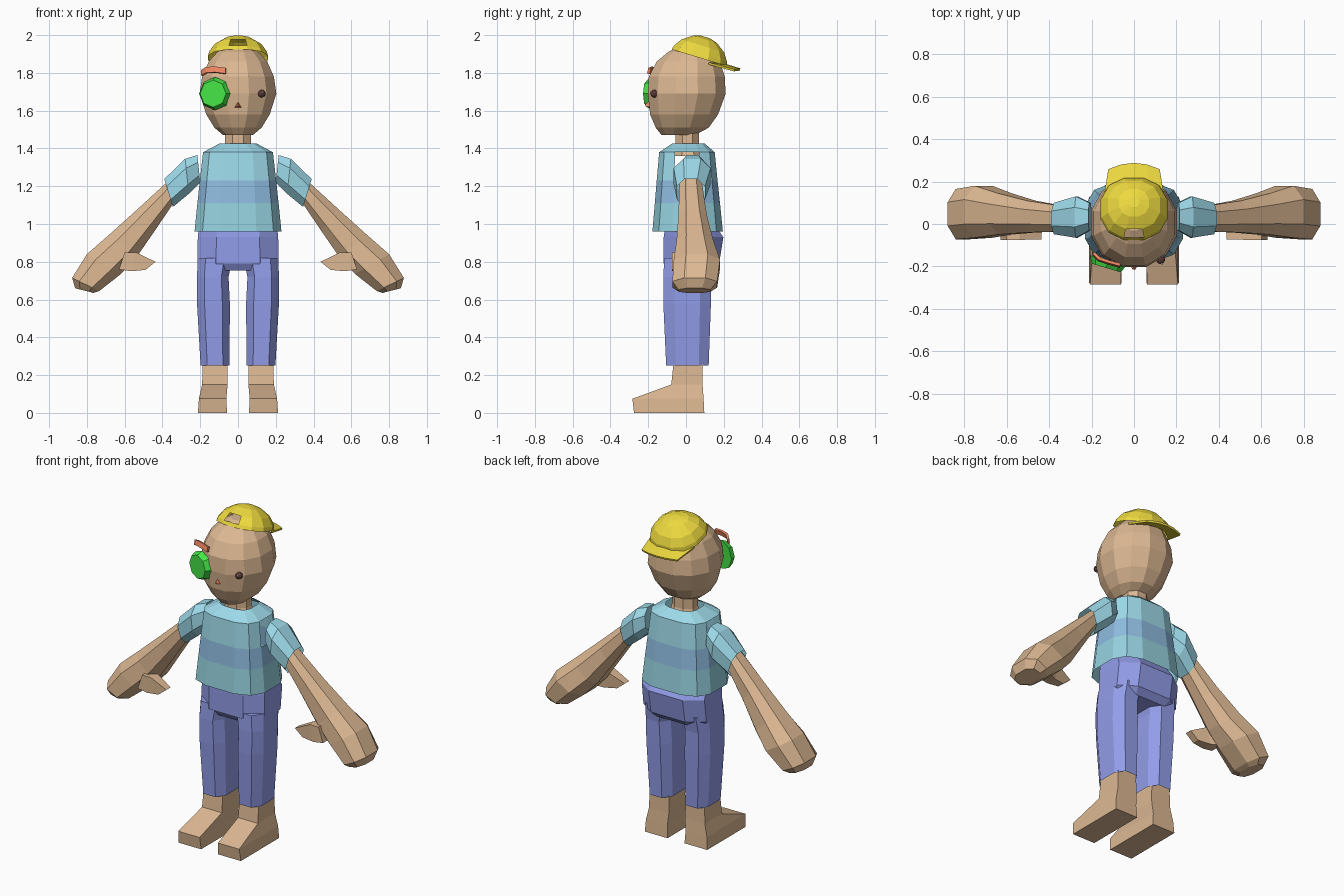
import bpy, bmesh, math
from mathutils import Vector, Matrix

if "Cube" in bpy.data.objects:
    bpy.data.objects.remove(bpy.data.objects["Cube"])


def material(name, r, g, b):
    m = bpy.data.materials.new(name)
    m.diffuse_color = (r, g, b, 1)
    m.use_nodes = True
    m.node_tree.nodes["Principled BSDF"].inputs["Base Color"].default_value = m.diffuse_color
    return m


SKIN = material("skin", .72, .48, .29)
SHIRT = material("shirt_light", .34, .70, .82)
STRIPE = material("shirt_stripe", .27, .50, .74)
HEM = material("shirt_hem", .30, .64, .74)
PANTS = material("trouser_blue", .29, .34, .82)
YELLOW = material("cap_yellow", .85, .70, .05)
GREEN = material("lens_green", .06, .78, .06)
RED = material("red", .85, .24, .12)
DARK = material("eye_dark", .12, .05, .05)
WHITE = material("eye_glint", .95, .95, .95)


def finish(name, bm, mats, mirror=False, thick=0):
    me = bpy.data.meshes.new(name)
    bm.to_mesh(me)
    bm.free()
    ob = bpy.data.objects.new(name, me)
    bpy.context.collection.objects.link(ob)
    for m in mats:
        me.materials.append(m)
    if thick:
        s = ob.modifiers.new("thickness", 'SOLIDIFY')
        s.thickness, s.offset = thick, 0
    if mirror:
        ob.modifiers.new("mirror", 'MIRROR')
    return ob


def loft(name, rows, mats, n=8, p=.8, caps=(1, 1), skip=(), bands=None, mirror=False):
    """Skin n-sided rings; each row is (x0, z0, x1, z1, ymin, ymax)."""
    bm = bmesh.new()
    rings = []
    big = math.cos(math.pi / n) ** p
    for x0, z0, x1, z1, ya, yb in rows:
        c = Vector(((x0 + x1) / 2, (ya + yb) / 2, (z0 + z1) / 2))
        u = Vector((x0 - x1, 0, z0 - z1)) / 2
        v = Vector((0, (yb - ya) / 2, 0))
        ring = []
        for k in range(n):
            a = 2 * math.pi * (k + .5) / n
            s, t = [math.copysign(abs(w) ** p, w) / big for w in (math.cos(a), math.sin(a))]
            ring.append(bm.verts.new(c + u * s + v * t))
        rings.append(ring)
    for i in range(len(rings) - 1):
        for k in range(n):
            if (i, k) not in skip:
                q = (k + 1) % n
                f = bm.faces.new((rings[i][k], rings[i][q], rings[i + 1][q], rings[i + 1][k]))
                f.material_index = bands[i] if bands else 0
    if caps[0]:
        bm.faces.new(rings[0])
    if caps[1]:
        bm.faces.new(rings[-1])
    bmesh.ops.recalc_face_normals(bm, faces=bm.faces)
    return finish(name, bm, mats, mirror)


def level(*rows):
    """Horizontal rings symmetric in x, from (z, half width, ymin, ymax)."""
    return [(w, z, -w, z, ya, yb) for z, w, ya, yb in rows]


def strip(name, low, high, mat, thick):
    """Thickened ribbon between two rows of points."""
    bm = bmesh.new()
    a, b = [[bm.verts.new(q) for q in row] for row in (low, high)]
    for i in range(len(a) - 1):
        bm.faces.new((a[i], a[i + 1], b[i + 1], b[i]))
    return finish(name, bm, [mat], thick=thick)


def stud(name, loc, axis, sides, r1, r2, depth, mat):
    """Small tapered disc pointing along an axis."""
    bm = bmesh.new()
    bmesh.ops.create_cone(bm, cap_ends=True, segments=sides, radius1=r1, radius2=r2, depth=depth)
    ob = finish(name, bm, [mat])
    q = Vector(axis).to_track_quat('Z', 'Y')
    ob.matrix_world = Matrix.Translation(loc) @ q.to_matrix().to_4x4()
    return ob


def ball(name, loc, r, mat):
    bm = bmesh.new()
    bmesh.ops.create_icosphere(bm, subdivisions=2, radius=r, matrix=Matrix.Translation(loc))
    return finish(name, bm, [mat])


# Head and neck
loft("head", level((1.472, .08, -.13, .05), (1.51, .125, -.16, .12), (1.58, .168, -.19, .17),
                   (1.69, .203, -.202, .21), (1.78, .19, -.197, .205), (1.86, .155, -.155, .18),
                   (1.91, .11, -.095, .13), (1.945, .05, -.03, .09)), [SKIN], n=12, p=.95)
loft("neck", level((1.36, .085, -.07, .09), (1.42, .07, -.055, .07), (1.49, .07, -.055, .07)),
     [SKIN], p=1)

# Shirt with open armholes, plus sleeves
loft("shirt", level((.96, .23, -.178, .195), (1.11, .215, -.165, .18), (1.23, .202, -.155, .167),
                    (1.38, .185, -.142, .152), (1.425, .10, -.075, .10)),
     [HEM, STRIPE, SHIRT], n=12, p=.65, caps=(0, 0), bands=[0, 1, 2, 2], skip={(2, 11), (2, 5)})
loft("sleeve", [(.215, 1.365, .2, 1.22, -.03, .1), (.28, 1.345, .26, 1.16, -.065, .13),
                (.39, 1.238, .345, 1.09, -.048, .1)], [SHIRT], p=.85, caps=(1, 0), mirror=True)

# Arms with mitten hands and thumbs
loft("arm", [(.35, 1.245, .325, 1.135, -.035, .085), (.53, 1.08, .44, .965, -.04, .11),
             (.68, .945, .54, .82, -.05, .145), (.80, .84, .62, .735, -.065, .18),
             (.878, .715, .735, .645, -.072, .165), (.862, .66, .765, .635, -.04, .13)],
     [SKIN], p=.85, mirror=True)
loft("thumb", [(.60, .85, .63, .76, -.075, .01), (.54, .85, .565, .75, -.075, -.01),
               (.437, .80, .49, .757, -.072, -.03)], [SKIN], n=4, p=0, mirror=True)

# Trousers: hips and two legs with open cuffs
loft("trouser_hips", level((.755, .19, -.095, .14), (.79, .214, -.118, .175),
                           (.93, .213, -.118, .198), (1.0, .205, -.108, .15)), [PANTS], p=.7)
loft("trouser_leg", [(.198, .25, .045, .25, -.105, .12), (.217, .58, .043, .58, -.12, .132),
                     (.217, .72, .05, .72, -.12, .135), (.213, .82, .03, .82, -.115, .15)],
     [PANTS], p=.7, caps=(0, 1), mirror=True)

# Feet with ankles
loft("foot", [(.212, 0, .058, 0, -.275, .097), (.207, .075, .062, .075, -.284, .093),
              (.19, .15, .055, .15, -.078, .088), (.185, .32, .058, .32, -.06, .085)],
     [SKIN], n=4, p=0, mirror=True)

# Backwards cap: dome with a strap opening at the front, brim at the back
tilt = Matrix.Translation((0, .07, 1.88)) @ Matrix.Rotation(math.radians(-17), 4, 'X')
dome = loft("cap_dome", level((0, .158, -.152, .152), (.022, .152, -.147, .147),
                              (.066, .123, -.118, .118), (.102, .07, -.067, .067),
                              (.115, .025, -.025, .025)),
            [YELLOW], n=12, p=.88, caps=(0, 1), skip={(1, 8)})
dome.matrix_world = tilt
xs = [-.14, -.12, -.06, 0, .06, .12, .14]
outer = [.07, .198, .218, .225, .218, .198, .07]
brim = strip("cap_brim", [(x, .95 * math.sqrt(.152 ** 2 - x * x), .004 - .9 * x * x) for x in xs],
             [(x, y, .004 - .9 * x * x) for x, y in zip(xs, outer)], YELLOW, .012)
brim.matrix_world = tilt

# Face: large green lens, eyebrow, eye and nose
stud("green_lens", (-.127, -.19, 1.69), (-.29, -.957, 0), 8, .088, .072, .035, GREEN)
brow = [(-.19, -.145, 1.785), (-.165, -.17, 1.80), (-.12, -.185, 1.802), (-.065, -.2, 1.795)]
strip("eyebrow", brow, [(x, y + .008, z + .03) for x, y, z in brow], RED, .014)
ball("eye", (.125, -.168, 1.69), .021, DARK)
ball("eye_glint", (.13, -.187, 1.697), .005, WHITE)
stud("nose", (0, -.203, 1.628), (0, -1, 0), 3, .022, .008, .025, RED)
